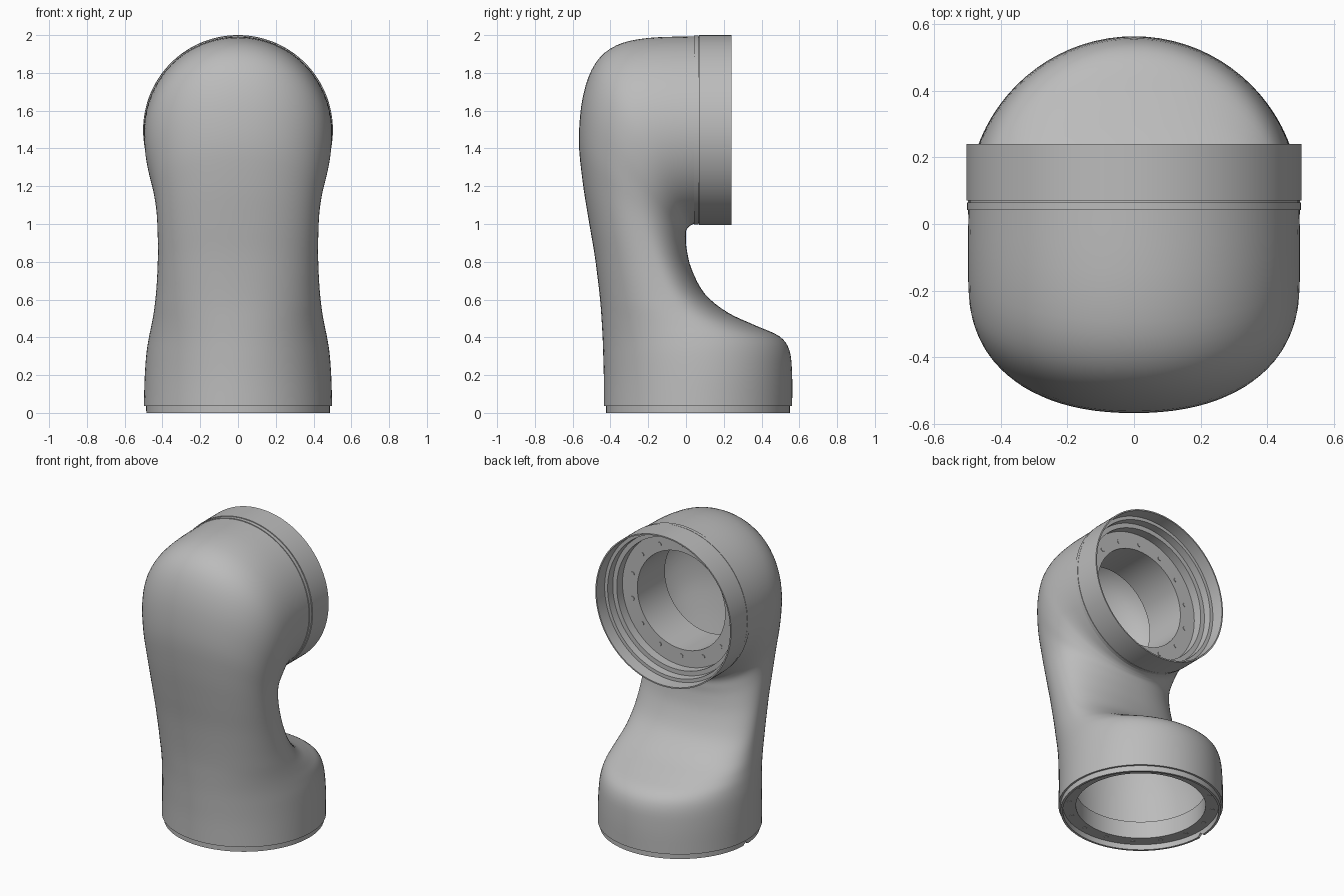
import bpy, bmesh, math
from mathutils import Vector, Matrix

cube = bpy.data.objects.get("Cube")
if cube:
    bpy.data.objects.remove(cube, do_unlink=True)

grey = bpy.data.materials.new("plain grey")
grey.use_nodes = True
grey.diffuse_color = (0.5, 0.5, 0.5, 1)
grey.node_tree.nodes["Principled BSDF"].inputs["Base Color"].default_value = (0.5, 0.5, 0.5, 1)

BASE = Vector((0, 0.0635, 0))      # centre of the lower flange
HEAD = Vector((0, 0, 1.4975))      # centre line of the upper opening


def finish(bm, name, angle):
    me = bpy.data.meshes.new(name)
    bm.to_mesh(me)
    bm.free()
    me.materials.append(grey)
    ob = bpy.data.objects.new(name, me)
    bpy.context.collection.objects.link(ob)
    bpy.ops.object.select_all(action='DESELECT')
    ob.select_set(True)
    bpy.context.view_layer.objects.active = ob
    bpy.ops.object.shade_smooth_by_angle(angle=math.radians(angle))
    return ob


def skin(bm, rings, close=False):
    """Join rings of vertices with quads."""
    n = len(rings[0])
    for i in range(len(rings) if close else len(rings) - 1):
        a, b = rings[i], rings[(i + 1) % len(rings)]
        for j in range(n):
            k = (j + 1) % n
            bm.faces.new((a[j], a[k], b[k], b[j]))


# Cross-sections of the bent tube:
# front y, front z, back y, back z, half width, widest point (0 front .. 1 back)
STATIONS = [
    (-.435, .036, .562, .036, .4985, .5), (-.435, .18, .562, .20, .494, .5),
    (-.438, .30, .548, .33, .485, .495), (-.441, .39, .495, .405, .472, .50),
    (-.446, .48, .37, .462, .457, .53), (-.453, .58, .22, .532, .443, .57),
    (-.466, .70, .10, .63, .432, .61), (-.486, .85, .03, .76, .425, .60),
    (-.515, 1.02, .003, .87, .425, .56), (-.548, 1.23, .0, .93, .432, .52),
    (-.567, 1.45, .0, .955, .45, .5), (-.545, 1.68, .003, .97, .476, .5),
    (-.48, 1.85, .01, .98, .492, .5), (-.37, 1.945, .015, .985, .497, .5),
    (-.2, 1.985, .025, .993, .498, .5), (.045, 1.993, .045, 1.002, .4965, .5)]


def sample(u):
    """Catmull-Rom interpolation through the stations."""
    last = len(STATIONS) - 1
    i = min(int(u), last - 1)
    t = u - i
    p0, p1, p2, p3 = (STATIONS[max(0, min(last, i + d))] for d in (-1, 0, 1, 2))
    return [0.5 * (2 * b + (c - a) * t + (2 * a - 5 * b + 4 * c - d) * t * t
                   + (3 * b - a - 3 * c + d) * t ** 3)
            for a, b, c, d in zip(p0, p1, p2, p3)]


def rounded(v, e):
    return math.copysign(abs(v) ** (2 / e), v)


def tube(name, scale, inward=False, sub=4, sides=80):
    bm = bmesh.new()
    rings = []
    total = (len(STATIONS) - 1) * sub
    for s in range(total + 1):
        fy, fz, by, bz, w, m = sample(s / sub)
        e = 2 + 0.25 * math.sin(math.pi * s / total) ** 2
        front, back = Vector((0, fy, fz)), Vector((0, by, bz))
        mid = front.lerp(back, m)
        ring = []
        for j in range(sides):
            a = 2 * math.pi * j / sides
            c = rounded(math.cos(a), e)
            p = mid + ((front if c > 0 else back) - mid) * abs(c) * scale
            p.x = w * scale * rounded(math.sin(a), e)
            ring.append(bm.verts.new(p))
        rings.append(ring)
    skin(bm, rings)
    bm.normal_update()
    # first face lies at the front of the tube, so outward means -y
    bm.faces.ensure_lookup_table()
    if (bm.faces[0].normal.y > 0) != inward:
        bmesh.ops.reverse_faces(bm, faces=bm.faces[:])
    return finish(bm, name, 60)


def turned_ring(name, profile, centre, along_y=False, sides=128, notch=False):
    """Revolve a closed (radius, height) profile around z or y."""
    bm = bmesh.new()
    rings = []
    for r, h in profile:
        ring = []
        for j in range(sides):
            a = 2 * math.pi * j / sides
            c, s = r * math.cos(a), r * math.sin(a)
            hh = 0.02 if notch and h == 0 and j == sides // 2 else h
            ring.append(bm.verts.new(centre + Vector((c, h, s) if along_y else (c, s, hh))))
        rings.append(ring)
    skin(bm, rings, close=True)
    bmesh.ops.recalc_face_normals(bm, faces=bm.faces[:])
    return finish(bm, name, 30)


def bolt_circle(name, centre, radius, count, along_y=False):
    bm = bmesh.new()
    turn = Matrix.Rotation(math.pi / 2, 4, 'X') if along_y else Matrix()
    for i in range(count):
        a = 2 * math.pi * (i + 0.5) / count
        c, s = radius * math.cos(a), radius * math.sin(a)
        spot = centre + Vector((c, 0, s) if along_y else (c, s, 0))
        bmesh.ops.create_cone(bm, cap_ends=True, segments=16, radius1=.014, radius2=.014,
                              depth=.008, matrix=Matrix.Translation(spot) @ turn)
    return finish(bm, name, 30)


# Bent outer shell and the hollow inside it
tube("outer_shell", 1)
tube("inner_shell", .9, inward=True)

# Lower flange with a thin locating lip and a short bore
turned_ring("base_flange", [(.4985, .036), (.486, .036), (.486, 0), (.472, 0), (.472, .036),
                            (.393, .036), (.393, .15), (.45, .15), (.485, .07)],
            BASE, notch=True)
bolt_circle("base_bolts", BASE + Vector((0, 0, .036)), .435, 16)

# Upper collar: shallow groove outside, stepped bore and flange inside
turned_ring("head_collar", [(.49, .042), (.5005, .042), (.5005, .065), (.494, .065), (.494, .07),
                            (.5025, .07), (.5025, .24), (.494, .24), (.49, .16), (.468, .16),
                            (.465, .11), (.435, .11), (.435, .05), (.325, .05), (.325, -.24),
                            (.36, -.24), (.42, -.1), (.48, .03)], HEAD, along_y=True)
bolt_circle("head_bolts", HEAD + Vector((0, .05, 0)), .37, 14, along_y=True)
